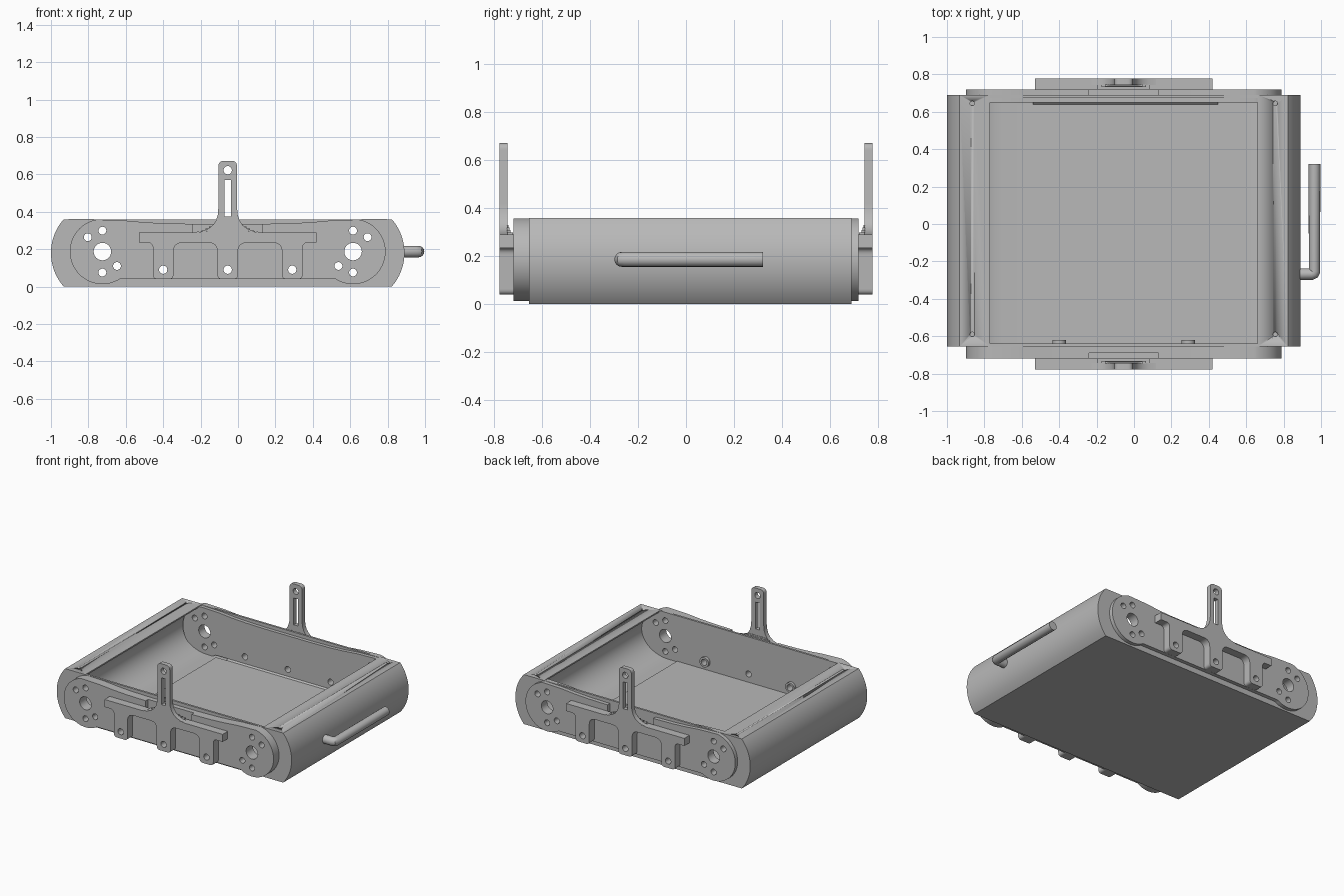
import bpy, bmesh, math
from mathutils import Matrix, Vector

if "Cube" in bpy.data.objects:
    bpy.data.objects.remove(bpy.data.objects["Cube"])

CX = -0.055          # centre of the frame in x
AXLE = (0.67, 0.187)  # end disc centre, measured from CX

grey = bpy.data.materials.new("satin grey")
grey.use_nodes = True
grey.diffuse_color = (0.48, 0.48, 0.48, 1)
grey.node_tree.nodes["Principled BSDF"].inputs["Base Color"].default_value = grey.diffuse_color


def finish(name, mesh):
    ob = bpy.data.objects.new(name, mesh)
    bpy.context.collection.objects.link(ob)
    mesh.materials.clear()
    mesh.materials.append(grey)
    bpy.ops.object.select_all(action="DESELECT")
    ob.select_set(True)
    bpy.context.view_layer.objects.active = ob
    bpy.ops.object.shade_smooth_by_angle(angle=math.radians(30))
    return ob


def arc(c, rx, rz, a0, a1, n=24):
    angles = [math.radians(a0 + (a1 - a0) * i / n) for i in range(n + 1)]
    return [(c[0] + rx * math.cos(a), c[1] + rz * math.sin(a)) for a in angles]


def circle(u, v, r):
    return arc((u, v), r, r, 0, 345, 23)


def mirrored(half):
    """Close a right-hand outline with its left-hand reflection."""
    return half + [(-u, v) for u, v in reversed(half)]


def rounded(points):
    """Round each corner given as (u, v, radius)."""
    out = []
    for i, (u, v, r) in enumerate(points):
        p = Vector((u, v))
        if r == 0 or i in (0, len(points) - 1):
            out.append((u, v))
            continue
        a = p + (Vector(points[i - 1][:2]) - p).normalized() * r
        b = p + (Vector(points[i + 1][:2]) - p).normalized() * r
        for k in range(7):
            t = k / 6
            q = a * (1 - t) ** 2 + p * 2 * t * (1 - t) + b * t * t
            out.append((q.x, q.y))
    return out


def plate(name, loops, y0, y1):
    """Extrude an outline with holes, drawn in x-z, from y0 to y1."""
    curve = bpy.data.curves.new(name, "CURVE")
    curve.dimensions = "2D"
    curve.fill_mode = "BOTH"
    curve.extrude = abs(y1 - y0) / 2
    for loop in loops:
        s = curve.splines.new("POLY")
        s.points.add(len(loop) - 1)
        for p, (u, v) in zip(s.points, loop):
            p.co = (u, v, 0, 1)
        s.use_cyclic_u = True
    temp = bpy.data.objects.new(name + " temp", curve)
    bpy.context.collection.objects.link(temp)
    bpy.context.view_layer.update()
    mesh = bpy.data.meshes.new_from_object(temp.evaluated_get(bpy.context.evaluated_depsgraph_get()))
    bpy.data.objects.remove(temp)
    bpy.data.curves.remove(curve)
    mesh.transform(Matrix.Translation((CX, (y0 + y1) / 2, 0)) @ Matrix.Rotation(math.pi / 2, 4, "X"))
    bm = bmesh.new()
    bm.from_mesh(mesh)
    bmesh.ops.remove_doubles(bm, verts=bm.verts, dist=0.0001)
    bmesh.ops.recalc_face_normals(bm, faces=bm.faces)
    bm.to_mesh(mesh)
    bm.free()
    return finish(name, mesh)


def box(name, x0, x1, y0, y1, z0, z1):
    return plate(name, [[(x0 - CX, z0), (x1 - CX, z0), (x1 - CX, z1), (x0 - CX, z1)]], y0, y1)


# Hole patterns shared by the walls, plates and brackets
disc_holes = []
for s in (-1, 1):
    disc_holes.append(circle(s * AXLE[0], AXLE[1], 0.047))
    for du, dv in ((0, 0.112), (0.078, 0.077), (0, -0.112), (-0.078, -0.077)):
        disc_holes.append(circle(s * (AXLE[0] + du), AXLE[1] + dv, 0.021))
leg_holes = [circle(u, 0.09, 0.022) for u in (-0.345, 0, 0.345)]

# Tray: floor, bulged ends and top flanges in one section
bulge = arc((0.673, 0.18), 0.272, 0.272, -41.4, 41.4)
hollow = arc((0.645, 0.19), 0.215, 0.165, 69, -90)
tray = plate("tray", [mirrored(bulge + [(0.715, 0.36)] + hollow)], -0.655, 0.69)
box("floor_panel", -0.625, 0.52, -0.64, 0.64, 0.02, 0.03)

# Screw holes through the flanges
bm = bmesh.new()
for x in (-0.865, 0.755):
    for y in (-0.59, 0.645):
        bmesh.ops.create_cone(bm, cap_ends=True, segments=16, radius1=0.012, radius2=0.012, depth=0.06,
                              matrix=Matrix.Translation((x, y, 0.36)))
mesh = bpy.data.meshes.new("screw_hole_cutter")
bm.to_mesh(mesh)
bm.free()
cutter = finish("screw_hole_cutter", mesh)
cutter.hide_render = True
cutter.hide_viewport = True
cut = tray.modifiers.new("screw holes", "BOOLEAN")
cut.operation = "DIFFERENCE"
cut.object = cutter

# Waisted side plate outline, with and without the bracket notch
bottom_to_top = arc(AXLE, 0.174, 0.174, -122, 80, 40)
waist = [(0.55, 0.353), (0.45, 0.344), (0.34, 0.338), (0.185, 0.335)]
notch = [(0.185, 0.24)]

# Bracket outlines
arm = rounded([(0, 0.29, 0), (0.475, 0.29, 0), (0.475, 0.235, 0), (0.4, 0.235, 0.03), (0.4, 0.04, 0.025),
               (0.29, 0.04, 0.025), (0.29, 0.235, 0.05), (0.055, 0.235, 0.05), (0.055, 0.04, 0.025), (0, 0.04, 0)])
stem = rounded([(0, 0.672, 0), (0.05, 0.672, 0.03), (0.05, 0.3, 0.12), (0.2, 0.29, 0.1), (0.21, 0.288, 0)])
slot = [(-0.017, 0.375), (0.017, 0.375), (0.017, 0.57), (-0.017, 0.57)]

for side, s, wall in (("front", -1, 0.655), ("back", 1, 0.69)):
    # Wall closing the tray
    plate(side + "_wall", [mirrored(bulge)] + disc_holes + leg_holes, s * (wall - 0.015), s * wall)
    # Side plate in two layers, the outer one notched
    plate(side + "_side_plate", [mirrored(bottom_to_top + waist)] + disc_holes + leg_holes, s * 0.65, s * 0.69)
    plate(side + "_side_plate_face", [mirrored(bottom_to_top + waist + notch)] + disc_holes + leg_holes,
          s * 0.69, s * 0.718)
    # Hanger bracket: thick arm with three legs, thin slotted stem
    plate(side + "_bracket_arm", [mirrored(arm)] + leg_holes, s * 0.718, s * 0.777)
    plate(side + "_bracket_stem", [mirrored(stem), slot, circle(0, 0.622, 0.022)], s * 0.743, s * 0.777)
    # Flared foot behind the stem
    for k in range(4):
        box(f"{side}_stem_foot_{k + 1}", CX - 0.14 + k * 0.02, CX + 0.14 - k * 0.02,
            s * (0.72 + 0.02 * math.sqrt(k / 3)), s * 0.745, 0.288 + 0.01 * k, 0.3 + 0.01 * k)
    # Sloped ledge and fastener bosses inside the wall
    ledge = box(side + "_ledge", -0.54, 0.45, s * 0.64, s * (wall - 0.015), 0.025, 0.065)
    for v in ledge.data.vertices:
        if v.co.z > 0.05 and abs(v.co.y) < 0.6401:
            v.co.z = 0.03
    for i, u in enumerate((-0.345, 0.345)):
        plate(f"{side}_boss_{i + 1}", [circle(u, 0.09, 0.036), circle(u, 0.09, 0.022)],
              s * (wall - 0.035), s * (wall - 0.015))

# Side handle: elbowed round bar
path = [(0.87, -0.268), (0.95, -0.268), (0.961, -0.264), (0.965, -0.253), (0.965, 0.32)]
curve = bpy.data.curves.new("handle", "CURVE")
curve.dimensions = "3D"
curve.bevel_depth = 0.031
curve.bevel_resolution = 6
curve.use_fill_caps = True
spline = curve.splines.new("POLY")
spline.points.add(len(path) - 1)
for p, (x, y) in zip(spline.points, path):
    p.co = (x, y, 0.187, 1)
temp = bpy.data.objects.new("handle temp", curve)
bpy.context.collection.objects.link(temp)
bpy.context.view_layer.update()
mesh = bpy.data.meshes.new_from_object(temp.evaluated_get(bpy.context.evaluated_depsgraph_get()))
bpy.data.objects.remove(temp)
finish("handle", mesh)
